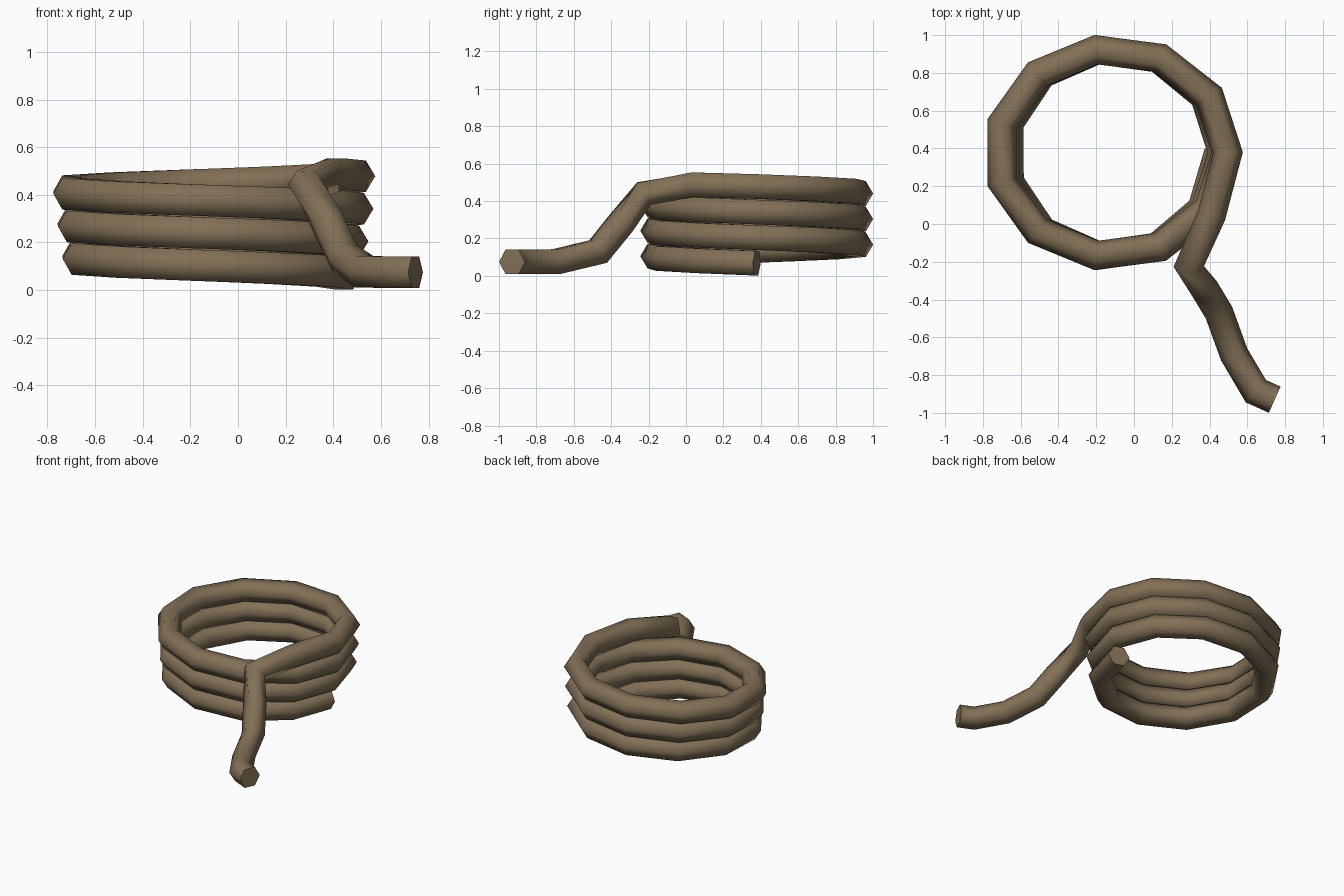
import bpy, bmesh, math
from mathutils import Vector

if "Cube" in bpy.data.objects:
    bpy.data.objects.remove(bpy.data.objects["Cube"])

SIDES, STEPS, TURNS = 6, 11, 3
ROPE_R = 0.076

# Rope path: slightly widening clockwise helix
path = []
for i in range(STEPS * TURNS + 1):
    t = i / (STEPS * TURNS)
    a = -2 * math.pi * i / STEPS
    rx = 0.56 + 0.05 * min(1, t * 1.25)
    path.append(Vector((-0.113 + rx * math.cos(a), 0.378 + 0.55 * math.sin(a), 0.068 + 0.41 * t)))

# Loose tail dropping off the coil to the ground
path += [Vector(p) for p in (
    (0.41, 0.045, 0.487), (0.29, -0.225, 0.44), (0.375, -0.345, 0.285),
    (0.45, -0.47, 0.13), (0.53, -0.69, 0.077), (0.645, -0.885, 0.075),
    (0.745, -0.93, 0.075))]

# Sweep a hexagon along the path with mitred bends
bm = bmesh.new()
rings = []
for i, p in enumerate(path):
    d_in = (p - path[max(i - 1, 0)]).normalized()
    d_out = (path[min(i + 1, len(path) - 1)] - p).normalized()
    tangent = (d_in + d_out).normalized()
    side = tangent.cross(Vector((0, 0, 1))).normalized()
    up = side.cross(tangent)
    bend = d_out - d_in
    ends = i in (0, len(path) - 1)
    stretch = 1 if ends else min(1.1, 1 / max(0.2, tangent.dot(d_in)))
    bend = Vector() if ends else bend.normalized()
    ring = []
    for k in range(SIDES):
        a = 2 * math.pi * k / SIDES
        off = (side * math.cos(a) + up * math.sin(a)) * ROPE_R
        off += bend * off.dot(bend) * (stretch - 1)
        ring.append(bm.verts.new(p + off))
    rings.append(ring)

for r0, r1 in zip(rings, rings[1:]):
    for k in range(SIDES):
        n = (k + 1) % SIDES
        bm.faces.new((r0[k], r0[n], r1[n], r1[k]))
# Cut ends
bm.faces.new(rings[0])
bm.faces.new(rings[-1])
bmesh.ops.recalc_face_normals(bm, faces=bm.faces)

mesh = bpy.data.meshes.new("rope_coil")
bm.to_mesh(mesh)
bm.free()
rope = bpy.data.objects.new("rope_coil", mesh)
bpy.context.collection.objects.link(rope)

mat = bpy.data.materials.new("rope brown")
mat.diffuse_color = (0.225, 0.163, 0.095, 1)
mat.use_nodes = True
mat.node_tree.nodes["Principled BSDF"].inputs["Base Color"].default_value = mat.diffuse_color
mesh.materials.append(mat)

bpy.context.view_layer.objects.active = rope
rope.select_set(True)
bpy.ops.object.shade_smooth_by_angle(angle=math.radians(70))
